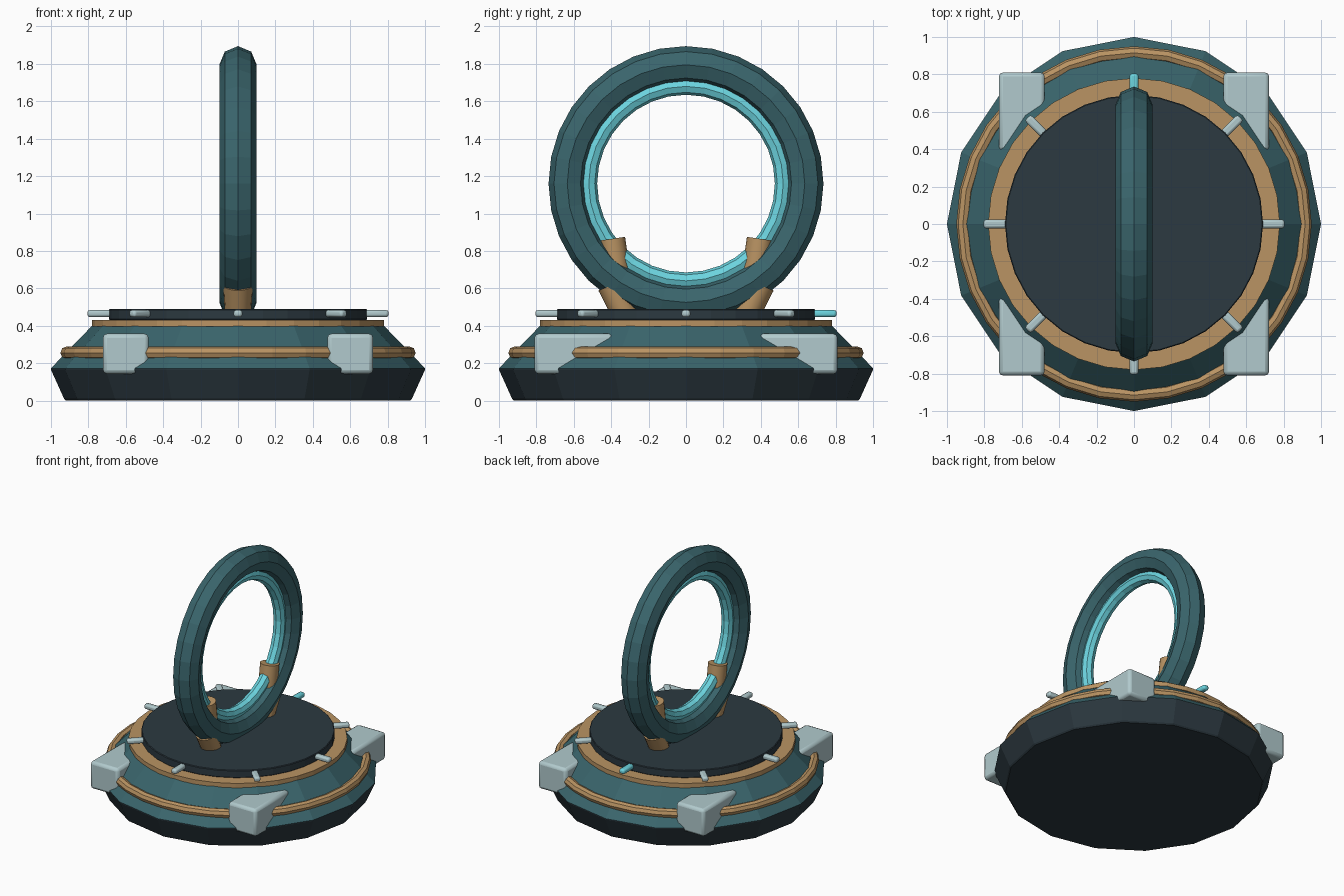
import bpy, bmesh, math
from mathutils import Vector, Matrix

if "Cube" in bpy.data.objects:
    bpy.data.objects.remove(bpy.data.objects["Cube"])


def material(name, rgb):
    m = bpy.data.materials.new(name)
    m.diffuse_color = (*rgb, 1)
    m.use_nodes = True
    m.node_tree.nodes["Principled BSDF"].inputs["Base Color"].default_value = m.diffuse_color
    return m


TEAL = material("teal", (0.042, 0.13, 0.15))
SLATE = material("dark slate", (0.025, 0.041, 0.052))
TAN = material("bronze tan", (0.49, 0.295, 0.125))
PALE = material("pale grey blue", (0.44, 0.59, 0.61))
CYAN = material("bright cyan", (0.15, 0.66, 0.74))


def finish(name, bm, mat, bevel=0, segments=2, smooth=None):
    bmesh.ops.recalc_face_normals(bm, faces=bm.faces)
    me = bpy.data.meshes.new(name)
    bm.to_mesh(me)
    bm.free()
    me.materials.append(mat)
    ob = bpy.data.objects.new(name, me)
    bpy.context.collection.objects.link(ob)
    if bevel:
        b = ob.modifiers.new("bevel", 'BEVEL')
        b.width, b.segments = bevel, segments
        b.limit_method = 'ANGLE'
    if smooth:
        bpy.context.view_layer.objects.active = ob
        ob.select_set(True)
        bpy.ops.object.shade_smooth_by_angle(angle=math.radians(smooth))
        ob.select_set(False)
    return ob


def lathe(name, profile, sides, mat, closed=False):
    """Revolve (radius, z) points about z; open profiles get end caps."""
    bm = bmesh.new()
    rings = [[bm.verts.new((r * math.cos(math.tau * i / sides),
                            r * math.sin(math.tau * i / sides), z))
              for i in range(sides)] for r, z in profile]
    pairs = list(zip(rings, rings[1:]))
    if closed:
        pairs.append((rings[-1], rings[0]))
    else:
        bm.faces.new(rings[0])
        bm.faces.new(rings[-1])
    for a, b in pairs:
        for i in range(sides):
            j = (i + 1) % sides
            bm.faces.new((a[i], a[j], b[j], b[i]))
    return finish(name, bm, mat)


def torus(name, major, minor, sides, tube_sides, mat):
    steps = [math.tau * k / tube_sides for k in range(tube_sides)]
    return lathe(name, [(major + minor * math.cos(t), minor * math.sin(t))
                        for t in steps], sides, mat, closed=True)


def tapered_rod(name, start, end, r1, r2, mat, sides=16):
    start, end = Vector(start), Vector(end)
    d = end - start
    bm = bmesh.new()
    bmesh.ops.create_cone(bm, cap_ends=True, segments=sides, radius1=r1,
                          radius2=r2, depth=d.length,
                          matrix=Matrix.Translation((start + end) / 2)
                          @ d.to_track_quat('Z', 'Y').to_matrix().to_4x4())
    return finish(name, bm, mat, smooth=30)


def box(name, centre, size, mat, bevel, turn=0):
    bm = bmesh.new()
    bmesh.ops.create_cube(bm, size=1, matrix=Matrix.Rotation(turn, 4, 'Z')
                          @ Matrix.Translation(centre)
                          @ Matrix.Diagonal((*size, 1)))
    return finish(name, bm, mat, bevel, smooth=30)


# Stepped round pedestal
lathe("base_plinth", [(0.92, 0), (0.93, 0.01), (1.0, 0.165), (1.0, 0.172)], 16, SLATE)
lathe("sloped_body", [(1.0, 0.172), (0.955, 0.22), (0.78, 0.40)], 16, TEAL)
band = torus("body_band", 0.915, 0.035, 32, 8, TAN)
band.location.z = 0.255
lathe("trim_disc", [(0.78, 0.395), (0.78, 0.43)], 32, TAN)
lathe("platform", [(0.685, 0.43), (0.69, 0.435), (0.69, 0.485), (0.685, 0.49)], 32, SLATE)

# Four corner blocks sunk into the slope
for sx in (-1, 1):
    for sy in (-1, 1):
        box("corner_block", (0.6 * sx, 0.6 * sy, 0.25), (0.245, 0.42, 0.215), PALE, 0.022)

# Eight marker pins, the rear one lit
for i in range(8):
    box("marker_pin", (0.73, 0, 0.465), (0.15, 0.046, 0.038),
        CYAN if i == 2 else PALE, 0.013, turn=i * math.pi / 4)

# Upright ring with a glowing inner ring
for name, major, minor, mat in (("upright_ring", 0.635, 0.1, TEAL),
                                ("inner_glow_ring", 0.52, 0.045, CYAN)):
    ring = torus(name, major, minor, 32, 8, mat)
    ring.rotation_euler.y = math.pi / 2
    ring.location.z = 1.16

# Ring supports: foot below and cuff above the tube on each side
for s in (-1, 1):
    tapered_rod("support_foot", (0, 0.325 * s, 0.46), (0, 0.395 * s, 0.62), 0.07, 0.08, TAN)
    tapered_rod("support_cuff", (0, 0.365 * s, 0.66), (0, 0.395 * s, 0.865), 0.07, 0.07, TAN)
